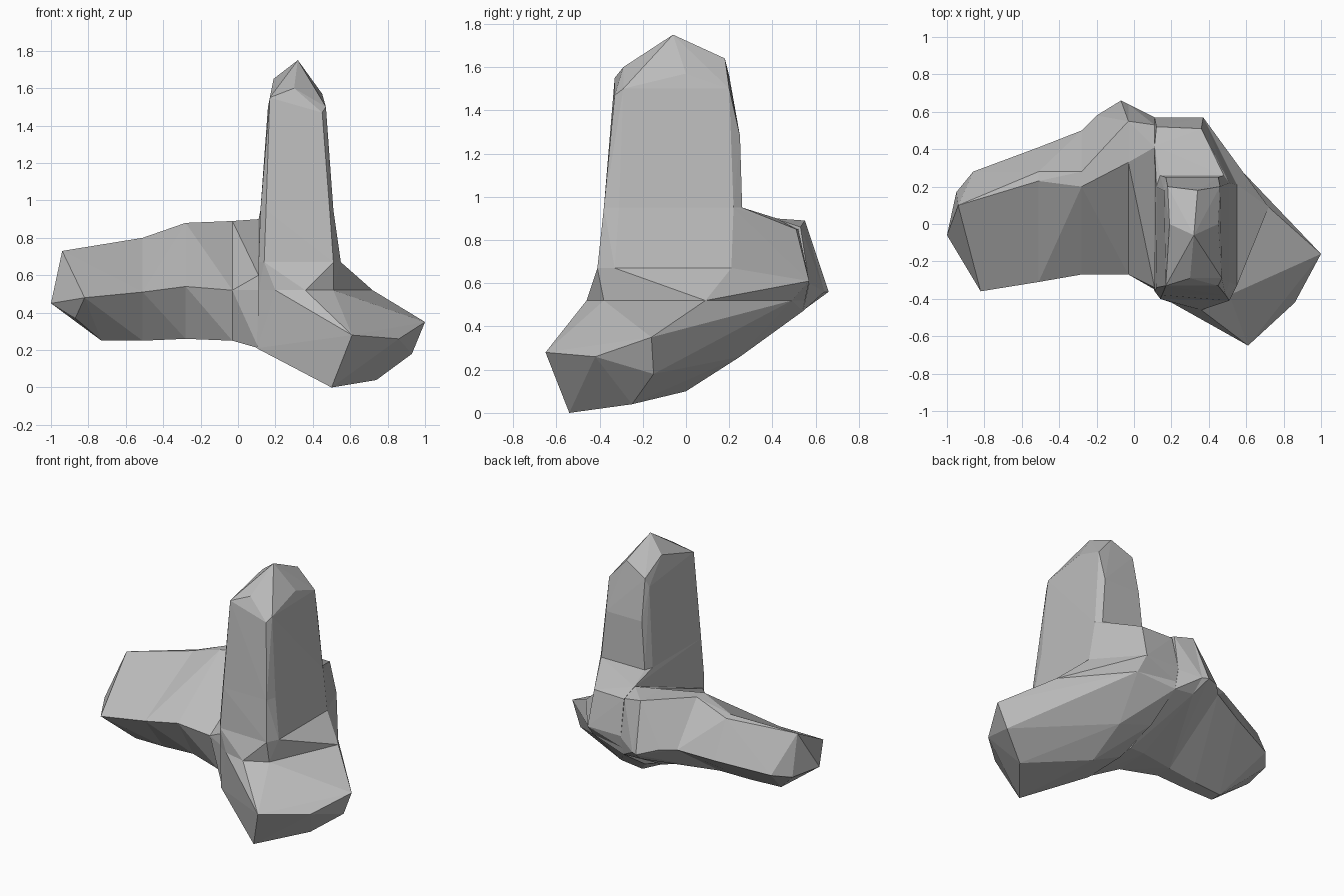
import bpy
import bmesh

cube = bpy.data.objects.get("Cube")
if cube:
    bpy.data.objects.remove(cube, do_unlink=True)

concrete = bpy.data.materials.new("concrete grey")
concrete.use_nodes = True
grey = (.5, .5, .5, 1)
concrete.diffuse_color = grey
concrete.node_tree.nodes["Principled BSDF"].inputs["Base Color"].default_value = grey


def faceted_block(name, points):
    """Build one flat-shaded convex block wrapped around its corner points."""
    bm = bmesh.new()
    for point in points:
        bm.verts.new(point)
    result = bmesh.ops.convex_hull(bm, input=bm.verts[:])
    unused = {v for v in result["geom_interior"] + result["geom_unused"]
              if isinstance(v, bmesh.types.BMVert)}
    bmesh.ops.delete(bm, geom=list(unused), context="VERTS")
    bmesh.ops.recalc_face_normals(bm, faces=bm.faces[:])
    mesh = bpy.data.meshes.new(name)
    bm.to_mesh(mesh)
    bm.free()
    mesh.materials.append(concrete)
    block = bpy.data.objects.new(name, mesh)
    bpy.context.collection.objects.link(block)
    return block


def level(z, outline):
    """Place an (x, y) outline flat at the given height."""
    return [(x, y, z) for x, y in outline]


def cross_section(x, outline):
    """Place a (y, z) outline across the arm at the given x."""
    return [(x, y, z) for y, z in outline]


# Upright pillar with a faceted tip
pillar_base = level(.95, [(.12, -.34), (.15, -.38), (.49, -.38), (.51, -.31),
                          (.51, .22), (.48, .26), (.14, .26), (.12, .2)])
shaft_back = [(.17, .25, 1.28), (.45, .25, 1.28)]
shoulder = [(.17, -.33, 1.55), (.3, -.29, 1.6), (.45, -.33, 1.47), (.47, -.29, 1.5),
            (.18, .2, 1.56), (.34, .18, 1.64), (.46, .2, 1.5), (.16, .18, 1.5)]
tip = [(.19, 0, 1.65), (.32, -.06, 1.75), (.45, 0, 1.57)]
faceted_block("pillar", pillar_base + shaft_back + shoulder + tip)

# Pillar foot: a straight upper half with a sloping back
foot_waist = level(.67, [(.11, -.36), (.14, -.4), (.51, -.41),
                         (.55, -.33), (.55, .21), (.11, .25)])
foot_rear = [(.11, .57, .61), (.37, .57, .61)]
rear_shoulder = [(.11, .42, .9), (.12, .52, .85), (.36, .51, .85)]
faceted_block("pillar_foot", pillar_base + foot_waist + rear_shoulder + foot_rear)

# Flared skirt between the foot and the front leg
skirt_base = level(.52, [(.11, -.36), (.2, -.42), (.36, -.46), (.51, -.38),
                         (.72, .09), (.38, .49), (.11, .55)])
faceted_block("foot_skirt", foot_waist + foot_rear + skirt_base)

# Front leg, reaching forward and down to the ground
leg_end = [(1, -.16, .35), (.61, -.65, .28), (.86, -.42, .26),
           (.93, -.15, .18), (.74, -.25, .04), (.5, -.54, 0)]
leg_underside = [(.1, -.33, .21), (.11, 0, .21), (.34, 0, .1),
                 (.11, .3, .31), (.33, .25, .26), (.11, .54, .47)]
faceted_block("front_leg", skirt_base + leg_end + leg_underside)

# Side arm, a chain of blocks between cross sections
hub = cross_section(.11, [(-.35, .52), (-.33, .21), (.1, .23), (.54, .47),
                          (.57, .6), (.53, .86), (.41, .9), (-.34, .6)])
root = cross_section(-.03, [(-.27, .52), (-.18, .25), (.06, .26), (.55, .48),
                            (.64, .56), (.55, .89), (.33, .89)])
middle = cross_section(-.28, [(-.27, .54), (-.1, .26), (.02, .26),
                              (.5, .59), (.28, .88), (.2, .88)])
outer = cross_section(-.51, [(-.31, .51), (-.1, .25), (0, .25),
                             (.41, .54), (.28, .79), (.23, .8)])
arm_end = [(-.82, -.36, .48), (-.73, -.1, .25), (-.73, -.02, .25),
           (-1, -.06, .45), (-.94, .1, .73), (-.95, .17, .45),
           (-.86, .28, .48), (-.87, -.2, .37)]
bulge = [(-.07, .66, .56), (-.2, .58, .6)]
faceted_block("arm_collar", hub + root)
faceted_block("arm_root", root + bulge + middle)
faceted_block("arm_middle", middle + outer)
faceted_block("arm_tip", outer + arm_end)
